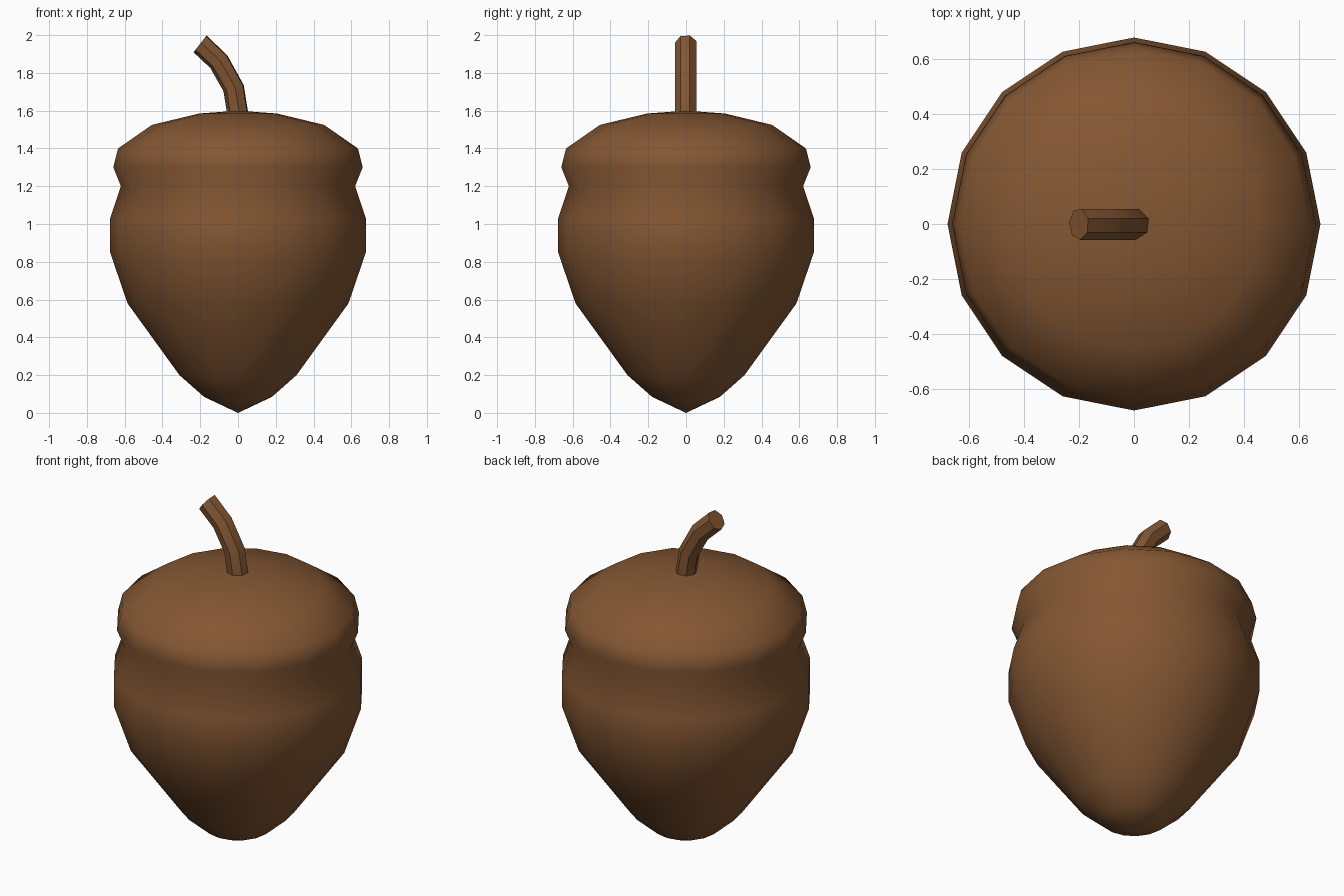
import bpy, bmesh
from math import sin, cos, pi, radians
from mathutils import Vector

cube = bpy.data.objects.get("Cube")
if cube:
    bpy.data.objects.remove(cube, do_unlink=True)

brown = bpy.data.materials.new("acorn_brown")
brown.use_nodes = True
COLOUR = (0.23, 0.095, 0.033, 1)
brown.diffuse_color = COLOUR
brown.node_tree.nodes["Principled BSDF"].inputs["Base Color"].default_value = COLOUR


def skin(name, rings, angle, bottom=None, top=None):
    """Bridge equal rings of points, closing each end with a tip or a flat cap."""
    bm = bmesh.new()
    loops = [[bm.verts.new(p) for p in ring] for ring in rings]
    n = len(loops[0])
    for low, high in zip(loops, loops[1:]):
        for i in range(n):
            j = (i + 1) % n
            bm.faces.new((low[i], low[j], high[j], high[i]))
    for loop, tip in ((loops[0], bottom), (loops[-1], top)):
        if tip is None:
            bm.faces.new(loop)
        else:
            point = bm.verts.new(tip)
            for i in range(n):
                bm.faces.new((loop[i], loop[(i + 1) % n], point))
    bmesh.ops.recalc_face_normals(bm, faces=bm.faces)
    mesh = bpy.data.meshes.new(name)
    bm.to_mesh(mesh)
    bm.free()
    mesh.materials.append(brown)
    obj = bpy.data.objects.new(name, mesh)
    bpy.context.collection.objects.link(obj)
    bpy.ops.object.select_all(action='DESELECT')
    obj.select_set(True)
    bpy.context.view_layer.objects.active = obj
    bpy.ops.object.shade_smooth_by_angle(angle=radians(angle))
    return obj


def ring(centre, radius, sides, tilt=0, turn=0):
    """Circle of points, tilted toward -x by an angle in degrees."""
    t = radians(tilt)
    across = Vector((cos(t), 0, sin(t)))
    side = Vector((0, 1, 0))
    angles = [2 * pi * i / sides + radians(turn) for i in range(sides)]
    return [Vector(centre) + radius * (cos(a) * across + sin(a) * side) for a in angles]


# Nut and cap: one turned body with a pinched waist under the cap
profile = [(0.18, 0.085), (0.31, 0.2), (0.585, 0.58), (0.677, 0.85), (0.677, 1.03),
           (0.62, 1.2), (0.66, 1.3), (0.635, 1.4), (0.455, 1.525), (0.205, 1.585)]
skin("nut_and_cap", [ring((0, 0, z), r, 16) for r, z in profile], 80,
     bottom=(0, 0, 0), top=(0, 0, 1.6))

# Stem: bent tube leaning to the right side
path = [(0, 1.585, 0), (-0.022, 1.72, 17), (-0.1, 1.86, 37), (-0.2, 1.955, 52)]
skin("stem", [ring((x, 0, z), 0.058, 7, tilt, 20) for x, z, tilt in path], 50)
